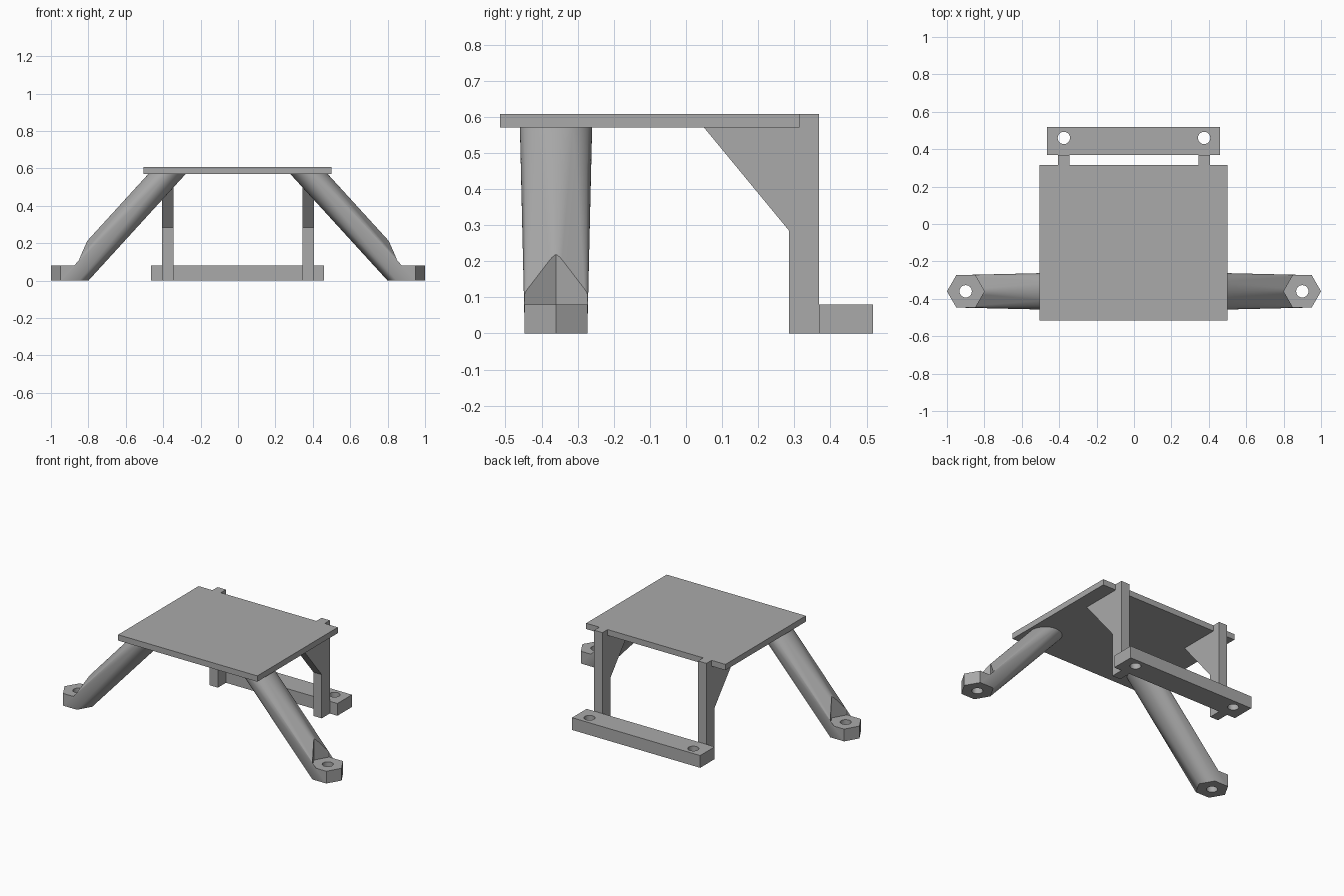
import bpy, bmesh, math
from mathutils import Vector

if "Cube" in bpy.data.objects:
    bpy.data.objects.remove(bpy.data.objects["Cube"], do_unlink=True)

grey = bpy.data.materials.new("matte grey")
grey.use_nodes = True
grey.diffuse_color = (0.4, 0.4, 0.4, 1)
grey.node_tree.nodes["Principled BSDF"].inputs["Base Color"].default_value = (0.4, 0.4, 0.4, 1)

TOP, UNDER, FOOT = 0.608, 0.57, 0.08   # plate top, plate underside, foot height
LEG_Y, HOLE = -0.36, 0.033


def finish(name, bm):
    bmesh.ops.recalc_face_normals(bm, faces=bm.faces[:])
    mesh = bpy.data.meshes.new(name)
    bm.to_mesh(mesh)
    bm.free()
    mesh.materials.append(grey)
    obj = bpy.data.objects.new(name, mesh)
    bpy.context.collection.objects.link(obj)
    return obj


def extrude(name, points, direction):
    """Solid from a flat outline pushed along a direction."""
    bm = bmesh.new()
    face = bm.faces.new([bm.verts.new(p) for p in points])
    new = bmesh.ops.extrude_face_region(bm, geom=[face])["geom"]
    verts = [v for v in new if isinstance(v, bmesh.types.BMVert)]
    bmesh.ops.translate(bm, verts=verts, vec=Vector(direction))
    return finish(name, bm)


def box(name, x0, x1, y0, y1, z0, z1):
    return extrude(name, [(x0, y0, z0), (x1, y0, z0), (x1, y1, z0), (x0, y1, z0)], (0, 0, z1 - z0))


def ring(x, y, z, radius, sides):
    steps = [math.tau * i / sides for i in range(sides)]
    return [(x + radius * math.cos(a), y + radius * math.sin(a), z) for a in steps]


def prism(name, x, y, z0, z1, radius, sides):
    return extrude(name, ring(x, y, z0, radius, sides), (0, 0, z1 - z0))


def combine(obj, tool, operation):
    """Apply a boolean and discard the tool."""
    tool.hide_render = True
    mod = obj.modifiers.new("cut", "BOOLEAN")
    mod.operation, mod.solver, mod.object = operation, "EXACT", tool
    bpy.ops.object.select_all(action="DESELECT")
    bpy.context.view_layer.objects.active = obj
    obj.select_set(True)
    bpy.ops.object.modifier_apply(modifier=mod.name)
    bpy.data.objects.remove(tool, do_unlink=True)


def drill(obj, x, y):
    combine(obj, prism("drill", x, y, -0.1, 0.2, HOLE, 32), "DIFFERENCE")


def smooth(obj):
    bpy.ops.object.select_all(action="DESELECT")
    bpy.context.view_layer.objects.active = obj
    obj.select_set(True)
    bpy.ops.object.shade_smooth_by_angle(angle=math.radians(25))


# Flat table plate
box("top_plate", -0.505, 0.5, -0.515, 0.315, UNDER, TOP)

# Rear mounting bar with two screw holes
bar = box("rear_bar", -0.465, 0.46, 0.368, 0.518, 0, FOOT)
for x in (-0.375, 0.375):
    drill(bar, x, 0.46)
smooth(bar)

# Rear posts with a sloping gusset under the plate
profile = [(0.05, UNDER), (0.285, 0.285), (0.285, 0), (0.368, 0),
           (0.368, TOP), (0.315, TOP), (0.315, UNDER)]
for side, x in (("right", -0.405), ("left", 0.345)):
    extrude(side + "_rear_post", [(x, y, z) for y, z in profile], (0.06, 0, 0))

# Slanted front legs: hexagonal at the ground, round at the plate
for side, s in (("right", -1), ("left", 1)):
    bm = bmesh.new()
    for p in ring(s * 0.9, LEG_Y, 0, 0.1, 6) + ring(s * 0.38, LEG_Y, UNDER, 0.1, 64):
        bm.verts.new(p)
    bmesh.ops.convex_hull(bm, input=bm.verts[:])
    leg = finish(side + "_front_leg", bm)
    # Clearance above the foot, then the foot itself and its screw hole
    combine(leg, prism("clearance", s * 0.9, LEG_Y, FOOT, 0.5, 0.1, 6), "DIFFERENCE")
    combine(leg, prism("foot", s * 0.9, LEG_Y, 0, FOOT, 0.1, 6), "UNION")
    drill(leg, s * 0.9, LEG_Y)
    smooth(leg)
